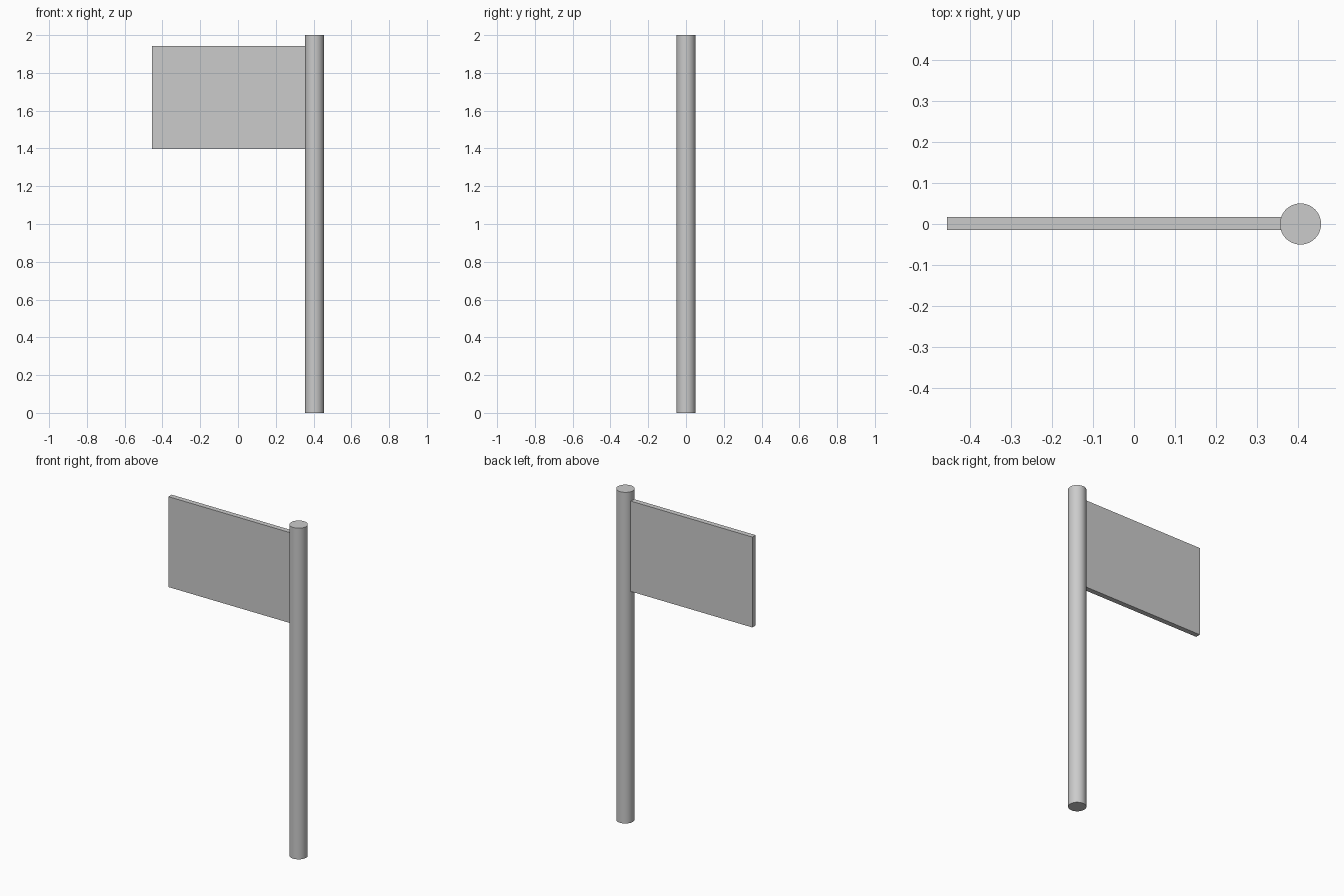
import bpy

if "Cube" in bpy.data.objects:
    bpy.data.objects.remove(bpy.data.objects["Cube"])

# Round pole
bpy.ops.mesh.primitive_cylinder_add(vertices=64, radius=0.05, depth=2.0, location=(0.405, 0, 1.0))
pole = bpy.context.object
pole.name = "pole"
bpy.ops.object.shade_smooth_by_angle()

# Flat rectangular panel, its inner edge just sunk into the pole
x0, x1, z0, z1 = -0.455, 0.36, 1.397, 1.943
bpy.ops.mesh.primitive_cube_add(size=1, location=((x0 + x1) / 2, 0.001, (z0 + z1) / 2))
panel = bpy.context.object
panel.name = "flag_panel"
panel.scale = (x1 - x0, 0.031, z1 - z0)
bpy.ops.object.transform_apply(location=False, rotation=False, scale=True)
